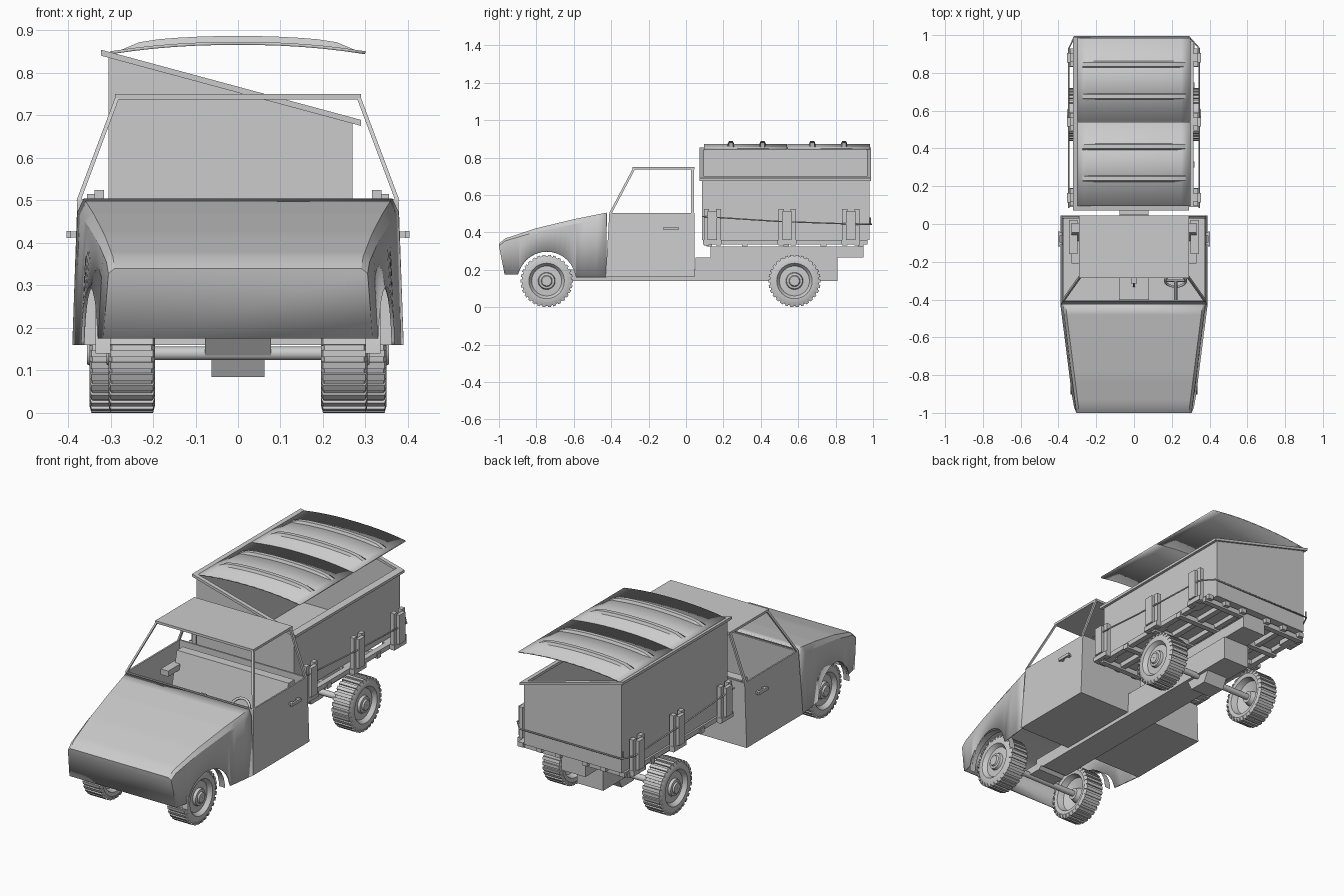
import bpy, bmesh, math
from mathutils import Vector, Matrix

if "Cube" in bpy.data.objects:
    bpy.data.objects.remove(bpy.data.objects["Cube"])

grey = bpy.data.materials.new("light_grey")
grey.diffuse_color = (0.6, 0.6, 0.6, 1)
grey.use_nodes = True
grey.node_tree.nodes["Principled BSDF"].inputs["Base Color"].default_value = grey.diffuse_color


def mesh(name, verts, faces, thick=0, smooth=0):
    bm = bmesh.new()
    vs = [bm.verts.new(v) for v in verts]
    for f in faces:
        bm.faces.new([vs[i] for i in f])
    bmesh.ops.recalc_face_normals(bm, faces=bm.faces)
    me = bpy.data.meshes.new(name)
    bm.to_mesh(me)
    bm.free()
    ob = bpy.data.objects.new(name, me)
    bpy.context.collection.objects.link(ob)
    me.materials.append(grey)
    if thick:
        m = ob.modifiers.new("thickness", 'SOLIDIFY')
        m.thickness = thick
        m.offset = -1
    if smooth:
        bpy.context.view_layer.objects.active = ob
        bpy.ops.object.select_all(action='DESELECT')
        ob.select_set(True)
        bpy.ops.object.shade_smooth_by_angle(angle=math.radians(smooth))
    return ob


def grid_faces(rows, cols, closed=False):
    return [(i * cols + j, i * cols + (j + 1) % cols, (i + 1) * cols + (j + 1) % cols, (i + 1) * cols + j)
            for i in range(rows - 1) for j in range(cols if closed else cols - 1)]


BOX = [(0, 1, 3, 2), (4, 6, 7, 5), (0, 4, 5, 1), (2, 3, 7, 6), (0, 2, 6, 4), (1, 5, 7, 3)]


def box(name, x0, x1, y0, y1, z0, z1):
    return mesh(name, [(x, y, z) for x in (x0, x1) for y in (y0, y1) for z in (z0, z1)], BOX)


def extrude_x(name, outline, x0, x1):
    n = len(outline)
    vs = [(x, y, z) for x in (x0, x1) for y, z in outline]
    return mesh(name, vs, grid_faces(2, n, True) + [tuple(range(n)), tuple(range(n, 2 * n))])


def rod(name, pts, r, sides=8, closed=False):
    cu = bpy.data.curves.new(name, 'CURVE')
    cu.dimensions = '3D'
    sp = cu.splines.new('POLY')
    sp.points.add(len(pts) - 1)
    for p, c in zip(sp.points, pts):
        p.co = (*c, 1)
    sp.use_cyclic_u = closed
    cu.bevel_depth = r
    cu.bevel_resolution = max(0, sides // 2 - 2)
    cu.use_fill_caps = True
    cu.materials.append(grey)
    ob = bpy.data.objects.new(name, cu)
    bpy.context.collection.objects.link(ob)
    bpy.ops.object.select_all(action='DESELECT')
    bpy.context.view_layer.objects.active = ob
    ob.select_set(True)
    bpy.ops.object.convert(target='MESH')
    return ob


# Hood shell: lofted sections whose lower edge follows the wheel arch
AX_F, AX_R, HUB = -0.745, 0.58, 0.14


def lerp_table(t, table):
    for (a, u), (b, v) in zip(table, table[1:]):
        if t <= b:
            return u + (v - u) * max(0, t - a) / (b - a)
    return table[-1][1]


def lower_edge(y):
    d = 0.157 ** 2 - (y - AX_F) ** 2
    arch = HUB + math.sqrt(d) if d > 0 else 0
    return max(arch, 0.175 if y < AX_F else 0.16)


ys = [-1, -0.965, -0.93] + [AX_F - 0.157 * math.cos(math.pi * k / 16) for k in range(17)] + [-0.54, -0.48, -0.425]
crown = [(-1, 0.34), (-0.965, 0.368), (-0.8, 0.422), (-0.6, 0.47), (-0.425, 0.505)]
rows = []
for y in ys:
    t = (y + 1) / 0.575
    top, w = lerp_table(y, crown), 0.305 + 0.073 * t
    low = lower_edge(y)
    yb = y + 0.03 * max(0, 1 - (y + 1) / 0.09)
    half = [(w + 0.012, yb, low), (w, y, top - 0.012 - 0.02 * t), (w - 0.015, y, top)]
    rows += half + [(-x, a, b) for x, a, b in reversed(half)]
faces = grid_faces(len(ys), 6)
mesh("hood", rows, faces + [(0, 1, 2, 3, 4, 5)], 0.008, 25)

# Front arch liners
for s in (-1, 1):
    arc = [(AX_F + 0.157 * math.cos(math.pi * k / 16), HUB + 0.157 * math.sin(math.pi * k / 16)) for k in range(17)]
    mesh("arch_liner", [(s * x, y, z) for x in (0.30, 0.335) for y, z in arc], grid_faces(2, 17), 0, 40)

# Cab tub: floor, firewall, doors and rear wall
lower = [(0.39, -0.415, 0.16), (0.39, 0.045, 0.16), (-0.39, 0.045, 0.16), (-0.39, -0.43, 0.16)]
lower[0] = (0.39, -0.43, 0.16)
upper = [(0.378, -0.41, 0.503), (0.378, 0.045, 0.503), (-0.378, 0.045, 0.503), (-0.378, -0.41, 0.503)]
mesh("cab_tub", lower + upper, grid_faces(2, 4, True) + [(0, 1, 2, 3)], 0.012)

# Roof and window frames
box("roof", -0.29, 0.29, -0.285, 0.045, 0.737, 0.75)
for s in (-1, 1):
    def bar(name, y0, y1, d):
        vs = [(s * (x + dx), y + dy, z) for x, y, z in ((0.37, y0, 0.50), (0.28, y1, 0.74))
              for dx, dy in ((0, 0), (0.01, 0), (0.01, d), (0, d))]
        mesh(name, vs, grid_faces(2, 4, True) + [(0, 1, 2, 3), (4, 5, 6, 7)])
    bar("windshield_pillar", -0.412, -0.285, 0.014)
    bar("rear_pillar", 0.028, 0.028, 0.015)
    # Door handle
    box("handle_grip", *sorted((s * 0.393, s * 0.403)), -0.12, -0.04, 0.412, 0.428)
    for y in (-0.112, -0.06):
        box("handle_mount", *sorted((s * 0.375, s * 0.395)), y, y + 0.014, 0.413, 0.427)
    box("armrest", *sorted((s * 0.30, s * 0.345)), -0.16, 0.02, 0.40, 0.43)

# Bench seat, tunnel, shifter and steering
box("seat_cushion", -0.33, 0.33, -0.21, -0.02, 0.172, 0.30)
extrude_x("seat_back", [(-0.09, 0.30), (-0.045, 0.49), (0.005, 0.49), (0.0, 0.30)], -0.33, 0.33)
box("floor_tunnel", -0.08, 0.08, -0.40, -0.2, 0.172, 0.23)
rod("shift_lever", [(0, -0.33, 0.22), (0, -0.30, 0.42)], 0.006)
box("shift_knob", -0.015, 0.015, -0.315, -0.285, 0.41, 0.44)
tilt = Matrix.Translation((0.22, -0.30, 0.42)) @ Matrix.Rotation(math.radians(55), 4, 'X')
ring = [tilt @ Vector((0.055 * math.cos(a), 0.055 * math.sin(a), 0)) for a in (math.tau * k / 20 for k in range(20))]
rod("steering_wheel", ring, 0.007, 6, True)
rod("steering_spoke", [ring[0], ring[10]], 0.006)
rod("steering_column", [(0.22, -0.30, 0.42), (0.22, -0.405, 0.35)], 0.009)

# Chassis rail, subframe, axle housings
extrude_x("chassis_rail", [(-0.68, 0.175), (-0.63, 0.14), (0.81, 0.14), (0.81, 0.265), (0.05, 0.265),
                           (0.05, 0.20), (-0.68, 0.20)], -0.078, 0.078)
box("subframe", -0.07, 0.07, 0.13, 0.95, 0.265, 0.325)
for y, x in ((AX_F, 0.24), (AX_R, 0.29)):
    rod("axle", [(-x, y, HUB), (x, y, HUB)], 0.016, 12)
extrude_x("front_gearbox", [(-0.79, 0.175), (-0.76, 0.135), (-0.66, 0.135), (-0.62, 0.175)], -0.078, 0.078)
extrude_x("rear_gearbox", [(0.50, 0.14), (0.53, 0.085), (0.63, 0.085), (0.66, 0.14)], -0.062, 0.062)

# Wheels: turned profile plus tread lugs
profile = [(0.060, 0.001), (0.060, 0.026), (0.052, 0.03), (0.050, 0.042), (0.036, 0.046), (0.034, 0.08), (0.046, 0.088),
           (0.055, 0.095), (0.055, 0.12), (0.047, 0.133), (-0.047, 0.133), (-0.055, 0.12), (-0.052, 0.10),
           (-0.02, 0.09), (0.0, 0.04), (-0.03, 0.03), (-0.03, 0.001)]
SEG, LUGS = 32, 30
for s in (-1, 1):
    for y, x in ((AX_F, 0.25), (AX_R, 0.295)):
        vs = [(s * (x + dx), y + r * math.cos(math.tau * k / SEG), HUB + r * math.sin(math.tau * k / SEG))
              for dx, r in profile for k in range(SEG)]
        mesh("wheel", vs, grid_faces(len(profile), SEG, True), 0, 35)
        vs, fs = [], []
        for k in range(LUGS):
            a = math.tau * k / LUGS
            n = len(vs)
            for dx in (-1, 1):
                for da in (-0.06, 0.06):
                    for r, hw in ((0.122, 0.055), (0.14, 0.05)):
                        vs.append((s * (x + dx * hw), y + r * math.cos(a + da), HUB + r * math.sin(a + da)))
            fs += [tuple(n + i for i in f) for f in BOX]
        mesh("tyre_tread", vs, fs)

# Cargo box with slanted open top
Y0, Y1 = 0.085, 0.98
base = [(-0.305, Y0, 0.36), (0.27, Y0, 0.36), (0.27, Y1, 0.36), (-0.305, Y1, 0.36)]
rim_z = lambda x: 0.843 - (x + 0.32) * 0.27
top = [(x, y, rim_z(x)) for x, y, z in base]
mesh("cargo_box", base + top, grid_faces(2, 4, True) + [(0, 1, 2, 3)], 0.006)
# Slanted rim around the opening
outer, inner = (-0.322, 0.29, 0.072, 0.99), (-0.295, 0.258, 0.095, 0.968)
loops = []
for (a, b, c, d), h in ((outer, 0), (outer, 0.014), (inner, 0.014), (inner, 0)):
    loops += [(x, y, rim_z(x) + h - 0.003) for x, y in ((a, c), (b, c), (b, d), (a, d))]
mesh("box_rim", loops + loops[:4], grid_faces(5, 4, True))

# Arched lid in two panels, with raised ribs
def arch(x, edge, rise):
    return edge + rise * (1 - (abs(x) / 0.30) ** 2.2)


xs = [-0.30 + 0.05 * k for k in range(13)]
for a, b in ((0.095, 0.539), (0.543, 0.985)):
    mesh("lid_panel", [(x, y, arch(x, 0.851, 0.022)) for y in (a, b) for x in xs], grid_faces(2, 13), 0.007, 30)
for y in (0.24, 0.41, 0.675, 0.845):
    rib = []
    for yy, h in ((y - 0.018, 0), (y - 0.011, 0.016), (y + 0.011, 0.016), (y + 0.018, 0)):
        rib += [(x * 0.93, yy, arch(x * 0.93, 0.849, 0.022) + h * min(1, (0.30 - abs(x)) / 0.06 + 0.02)) for x in xs]
    mesh("lid_rib", rib, grid_faces(4, 13), 0, 30)

# Bed frame: lengthwise rails and cross beams
for x in (-0.30, -0.19, -0.08, 0.08, 0.19, 0.30):
    box("bed_rail", x - 0.015, x + 0.015, 0.09, 0.97, 0.335, 0.36)
for y in (0.11, 0.30, 0.52, 0.72, 0.92):
    box("bed_crossbeam", -0.32, 0.32, y, y + 0.03, 0.325, 0.352)

# Side stakes in pairs, with clamp blocks
for s in (-1, 1):
    side = lambda a, b: sorted((s * a, s * b))
    for y in (0.14, 0.54, 0.88):
        for dy in (-0.045, 0.02):
            box("stake", *side(0.315, 0.338), y + dy, y + dy + 0.028, 0.33, 0.525)
        box("stake_clamp", *side(0.335, 0.355), y - 0.025, y + 0.025, 0.36, 0.515)
        box("stake_foot", *side(0.27, 0.345), y - 0.05, y + 0.05, 0.335, 0.36)

# Sagging tie rods around the sides and tail
for drop in (0, 0.012):
    pts = [(-0.345, 0.085, 0.485 - drop), (-0.345, 0.5, 0.458 - drop), (-0.345, 0.93, 0.443 - drop),
           (-0.315, 0.992, 0.443 - drop), (0.29, 0.992, 0.443 - drop), (0.345, 0.93, 0.443 - drop),
           (0.345, 0.5, 0.458 - drop), (0.345, 0.085, 0.485 - drop)]
    if drop == 0:
        rod("tie_rod", pts, 0.004, 6)
rod("tie_hook", [(-0.315, 0.985, 0.443), (-0.315, 0.985, 0.48)], 0.004, 6)
